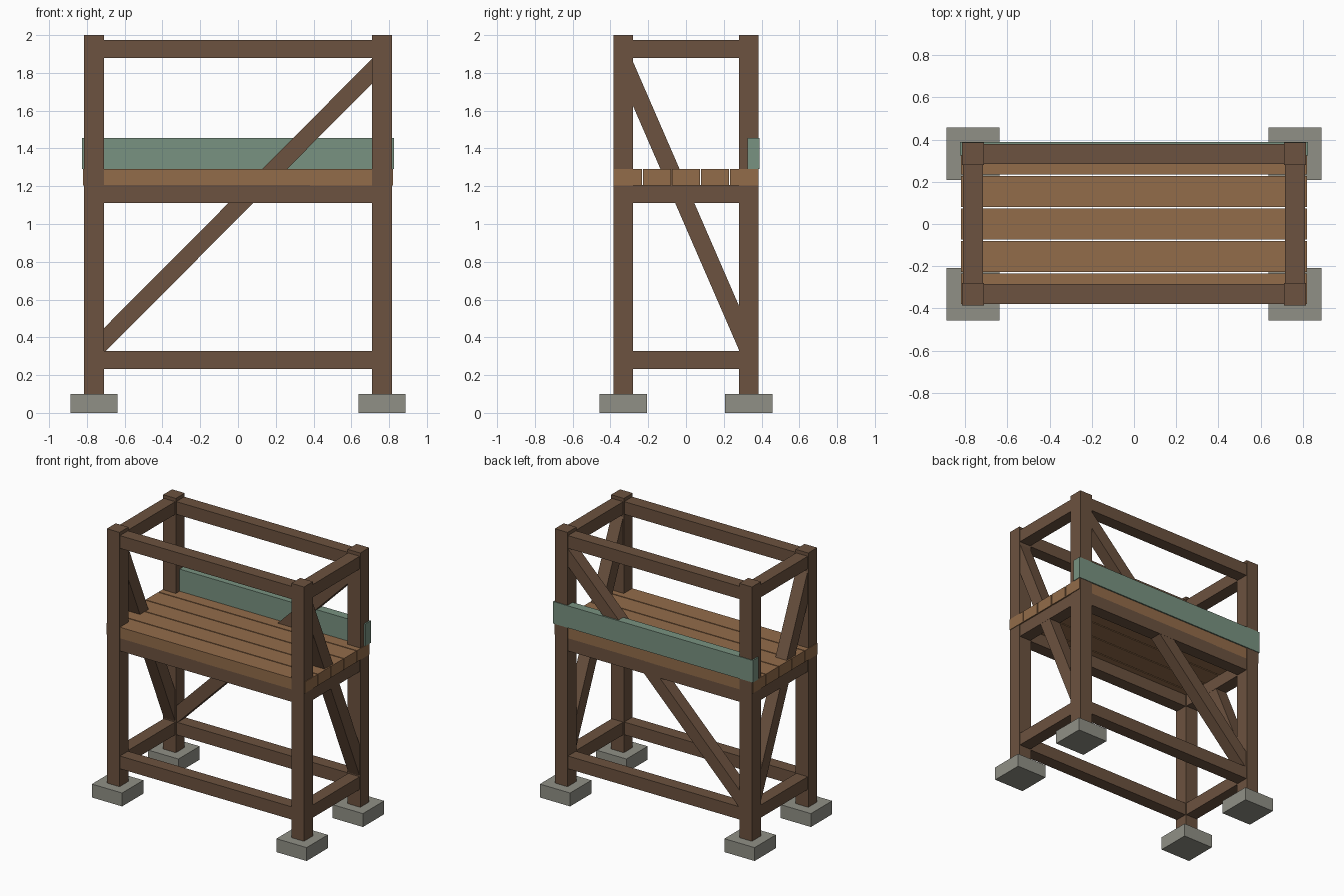
import bpy
from mathutils import Vector

if "Cube" in bpy.data.objects:
    bpy.data.objects.remove(bpy.data.objects["Cube"])

PX, PY = 0.7625, 0.3325      # post centres
POST, BEAM, BRACE = 0.105, 0.095, 0.093


def material(name, rgb):
    m = bpy.data.materials.new(name)
    m.diffuse_color = (*rgb, 1)
    m.use_nodes = True
    m.node_tree.nodes["Principled BSDF"].inputs["Base Color"].default_value = m.diffuse_color
    return m


timber = material("dark_timber", (0.15, 0.085, 0.05))
board = material("deck_timber", (0.29, 0.15, 0.068))
stone = material("stone", (0.28, 0.28, 0.24))
green = material("green_paint", (0.19, 0.29, 0.22))


def box(name, centre, size, mat):
    bpy.ops.mesh.primitive_cube_add(size=1, location=centre)
    ob = bpy.context.object
    ob.name = name
    ob.scale = size
    ob.data.materials.append(mat)
    return ob


def beam(name, a, b, width):
    # square timber running from a to b
    a, b = Vector(a), Vector(b)
    d = b - a
    ob = box(name, (a + b) / 2, (width, width, d.length), timber)
    ob.rotation_euler = d.to_track_quat('Z', 'Y').to_euler()
    return ob


# posts on stone footings
for sx in (-1, 1):
    for sy in (-1, 1):
        box("footing", (sx * PX, sy * PY, 0.05), (0.25, 0.25, 0.1), stone)
        box("post", (sx * PX, sy * PY, 1.05), (POST, POST, 1.9), timber)

# three levels of horizontal rails
for level, z in (("lower", 0.28), ("deck", 1.16), ("top", 1.927)):
    for s in (-1, 1):
        beam(level + "_long_rail", (-PX, s * PY, z), (PX, s * PY, z), BEAM)
        beam(level + "_side_rail", (s * PX, -PY, z), (s * PX, PY, z), BEAM)

# diagonal braces: one at the back, one on each side
beam("back_brace", (-PX, PY, 0.33), (PX, PY, 1.862), BRACE)
for s in (-1, 1):
    beam("side_brace", (s * PX, PY, 0.33), (s * PX, -PY, 1.862), BRACE)

# deck planks
for i in range(5):
    box("deck_plank", (0, (i - 2) * 0.1535, 1.2475), (1.64, 0.146, 0.085), board)

# green board along the back of the deck
box("back_board", (0, 0.357, 1.3725), (1.65, 0.065, 0.165), green)
